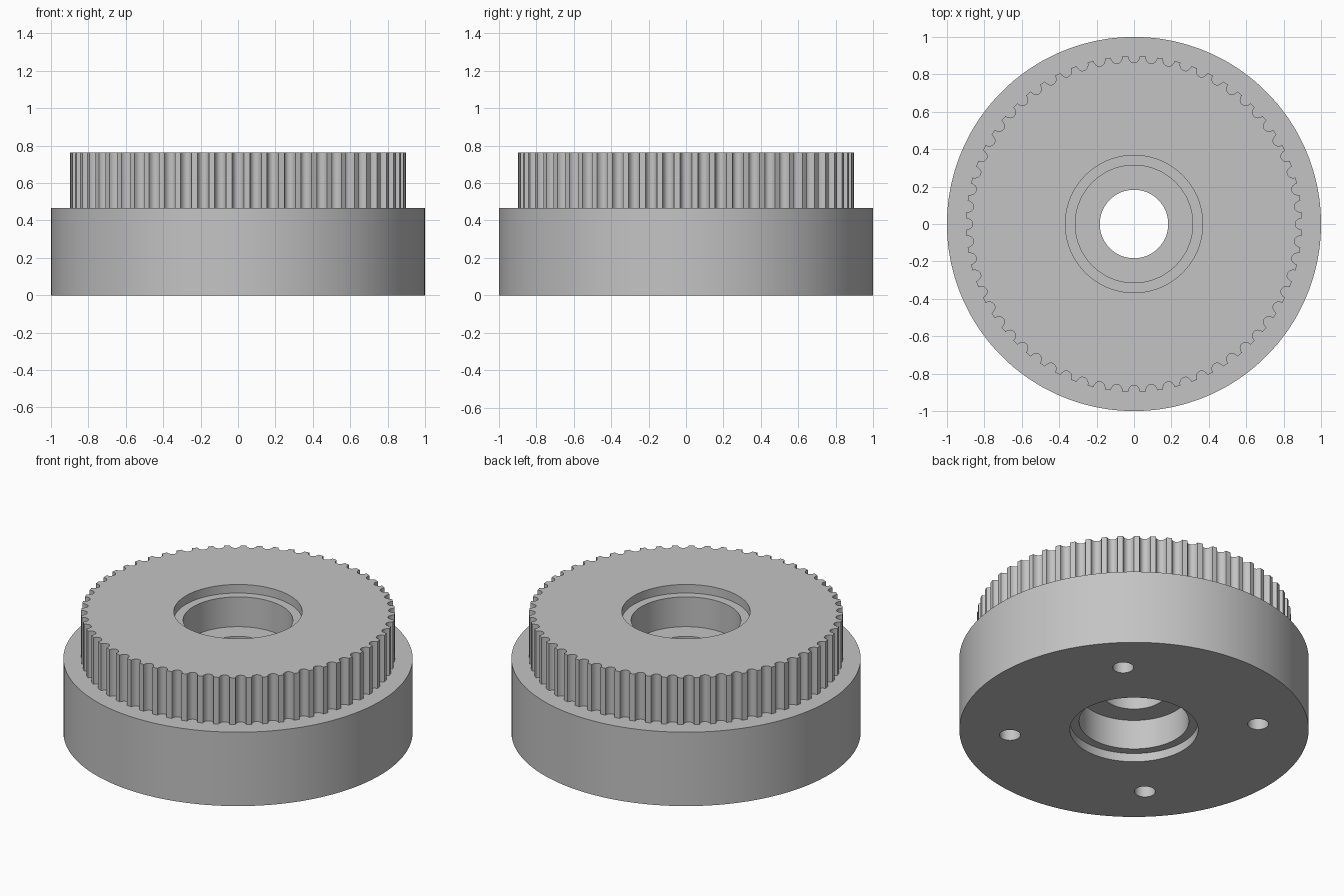
import bpy
import bmesh
from math import sin, cos, pi, radians

cube = bpy.data.objects.get("Cube")
if cube:
    bpy.data.objects.remove(cube, do_unlink=True)

# Main sizes
TEETH, STEPS = 60, 8
TIP_R, GROOVE_DEPTH, GROOVE_HALF = 0.898, 0.036, 0.031
FLANGE_R, FLANGE_TOP, TOP = 1.0, 0.467, 0.763
RIM_R, POCKET_R, BORE_R = 0.367, 0.314, 0.183
RIM_DEPTH, POCKET_DEPTH = 0.054, 0.242
HOLE_CIRCLE, HOLE_R, HOLE_DEPTH = 0.713, 0.06, 0.3

# Metal colour
metal = bpy.data.materials.new("grey_metal")
metal.use_nodes = True
colour = (0.55, 0.55, 0.55, 1.0)
metal.diffuse_color = colour
metal.node_tree.nodes["Principled BSDF"].inputs["Base Color"].default_value = colour

# Toothed outline: one round groove per pitch, with a flat land between grooves
outline = []
for tooth in range(TEETH):
    for step in range(STEPS + 1):
        t = -pi / 2 + pi * step / STEPS
        angle = 2 * pi * tooth / TEETH + GROOVE_HALF * sin(t) / TIP_R
        outline.append((angle, TIP_R - GROOVE_DEPTH * cos(t)))

# Closed cross-section; a radius of None follows the toothed outline
profile = [
    (RIM_R, 0), (FLANGE_R, 0), (FLANGE_R, FLANGE_TOP),
    (None, FLANGE_TOP), (None, TOP),
    (RIM_R, TOP), (RIM_R, TOP - RIM_DEPTH),
    (POCKET_R, TOP - RIM_DEPTH), (POCKET_R, TOP - POCKET_DEPTH),
    (BORE_R, TOP - POCKET_DEPTH), (BORE_R, POCKET_DEPTH),
    (POCKET_R, POCKET_DEPTH), (POCKET_R, RIM_DEPTH), (RIM_R, RIM_DEPTH),
]

# Pulley body swept around the axis
bm = bmesh.new()
rings = []
for radius, z in profile:
    ring = []
    for angle, tooth_r in outline:
        r = tooth_r if radius is None else radius
        ring.append(bm.verts.new((r * cos(angle), r * sin(angle), z)))
    rings.append(ring)
count = len(outline)
for i, ring in enumerate(rings):
    following = rings[(i + 1) % len(rings)]
    for j in range(count):
        k = (j + 1) % count
        bm.faces.new((ring[j], ring[k], following[k], following[j]))
bmesh.ops.recalc_face_normals(bm, faces=bm.faces)
mesh = bpy.data.meshes.new("toothed_pulley")
bm.to_mesh(mesh)
bm.free()
mesh.materials.append(metal)
pulley = bpy.data.objects.new("toothed_pulley", mesh)
bpy.context.collection.objects.link(pulley)

# Four blind screw holes in the underside
for i in range(4):
    a = radians(45 + 90 * i)
    bpy.ops.mesh.primitive_cylinder_add(
        vertices=48, radius=HOLE_R, depth=2 * HOLE_DEPTH,
        location=(HOLE_CIRCLE * cos(a), HOLE_CIRCLE * sin(a), 0))
    cutter = bpy.context.object
    cutter.name = "screw_hole_cutter"
    cutter.hide_render = True
    cutter.data.materials.append(metal)
    cut = pulley.modifiers.new("screw_hole", "BOOLEAN")
    cut.operation = "DIFFERENCE"
    cut.solver = "EXACT"
    cut.object = cutter
    bpy.context.view_layer.objects.active = pulley
    bpy.ops.object.modifier_apply(modifier=cut.name)
    bpy.data.objects.remove(cutter, do_unlink=True)

# Smooth walls with crisp edges
bpy.ops.object.select_all(action="DESELECT")
pulley.select_set(True)
bpy.context.view_layer.objects.active = pulley
bpy.ops.object.shade_smooth_by_angle(angle=radians(30))
